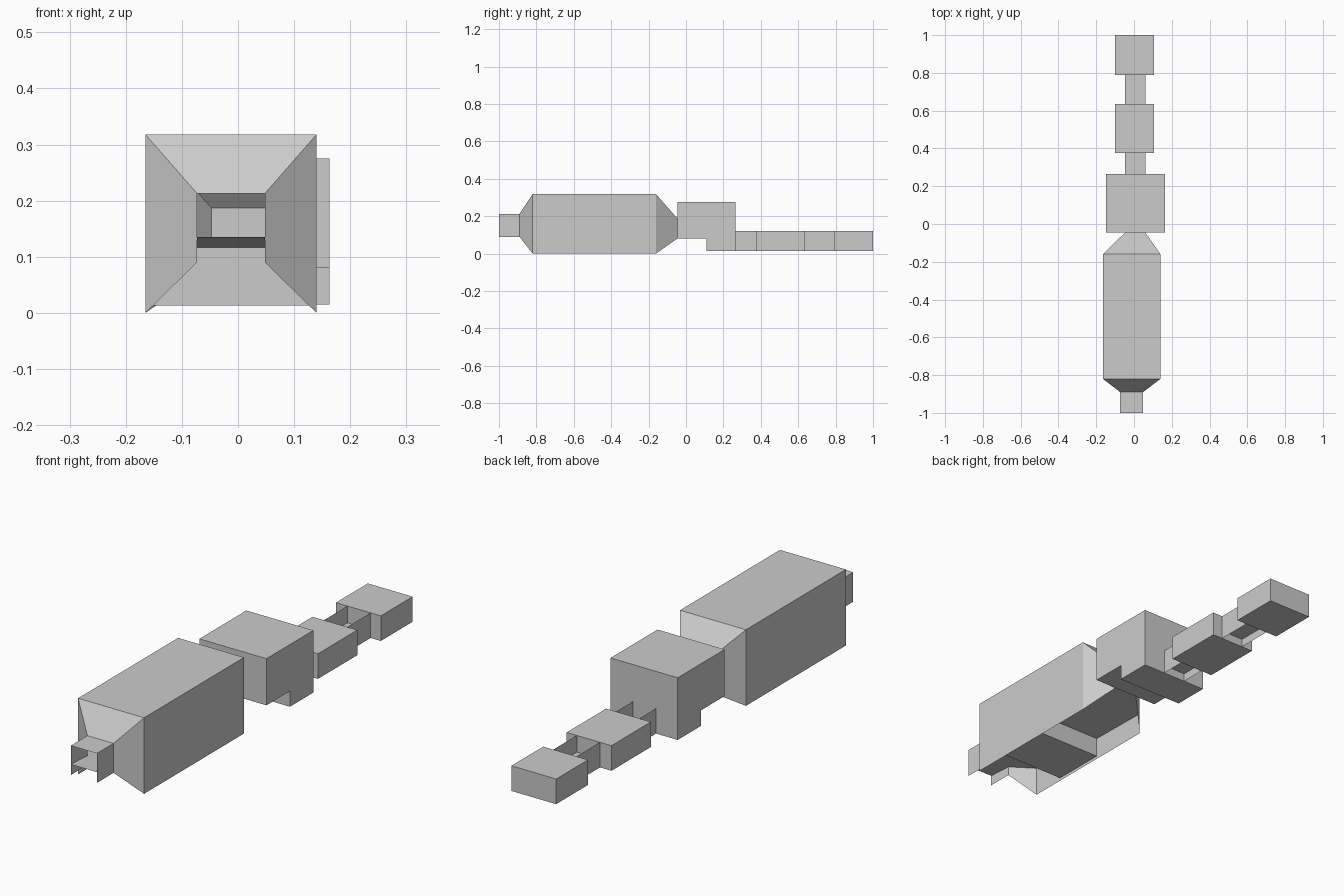
import bpy

if "Cube" in bpy.data.objects:
    bpy.data.objects.remove(bpy.data.objects["Cube"])


def mesh(name, verts, faces):
    me = bpy.data.meshes.new(name)
    me.from_pydata(verts, [], faces)
    ob = bpy.data.objects.new(name, me)
    bpy.context.collection.objects.link(ob)
    return ob


def loft(name, rows):
    """Skin open cross-sections (equal point counts) into a sheet."""
    n = len(rows[0])
    verts = [p for r in rows for p in r]
    faces = [(i * n + j, i * n + j + 1, (i + 1) * n + j + 1, (i + 1) * n + j)
             for i in range(len(rows) - 1) for j in range(n - 1)]
    return mesh(name, verts, faces)


def side_extrude(name, x0, x1, outline):
    """Extrude a (y, z) side outline across x into a closed solid."""
    n = len(outline)
    verts = [(x, y, z) for x in (x0, x1) for y, z in outline]
    faces = [tuple(range(n))[::-1], tuple(range(n, 2 * n))]
    faces += [(i, (i + 1) % n, n + (i + 1) % n, n + i) for i in range(n)]
    return mesh(name, verts, faces)


def box_outline(y0, y1, z0, z1):
    return [(y0, z0), (y1, z0), (y1, z1), (y0, z1)]


# Main casing: open-bottomed shell tapering to a tube in front and a neck behind
wide, tube, neck = (-0.165, 0.14), (-0.073, 0.048), (-0.047, 0.06)
stations = [(-1.0, tube, 0.09, 0.213), (-0.89, tube, 0.09, 0.213),
            (-0.82, wide, 0.0, 0.318), (-0.16, wide, 0.0, 0.318),
            (-0.045, neck, 0.082, 0.187)]
loft("casing_shell", [[(a, y, zb), (a, y, zt), (b, y, zt), (b, y, zb)]
                      for y, (a, b), zb, zt in stations])

# Underside panel, stepped down in the middle
floor = [(-1.0, tube, 0.135), (-0.89, tube, 0.129), (-0.82, wide, 0.125),
         (-0.67, wide, 0.117), (-0.67, wide, 0.013), (-0.435, wide, 0.013),
         (-0.435, wide, 0.096), (-0.16, wide, 0.092), (-0.045, neck, 0.088)]
loft("casing_floor", [[(a, y, z), (b, y, z)] for y, (a, b), z in floor])

# Large rear block with a stepped underside
side_extrude("rear_block", -0.147, 0.163,
             [(-0.045, 0.08), (0.11, 0.08), (0.11, 0.015), (0.265, 0.015),
              (0.265, 0.275), (-0.045, 0.275)])

# Tail blocks
for name, y0, y1 in (("middle_tail_block", 0.375, 0.635), ("end_tail_block", 0.79, 1.0)):
    side_extrude(name, -0.1, 0.107, box_outline(y0, y1, 0.015, 0.12))

# Channel links: two side plates with a floor between
for i, (y0, y1) in enumerate(((0.265, 0.375), (0.635, 0.79))):
    for side, x in zip(("left", "right"), neck):
        mesh(f"link_{side}_plate_{i}", [(x, y, z) for y, z in box_outline(y0, y1, 0.015, 0.12)],
             [(0, 1, 2, 3)])
    loft(f"link_floor_{i}", [[(x, y, 0.05) for x in neck] for y in (y0, y1)])
